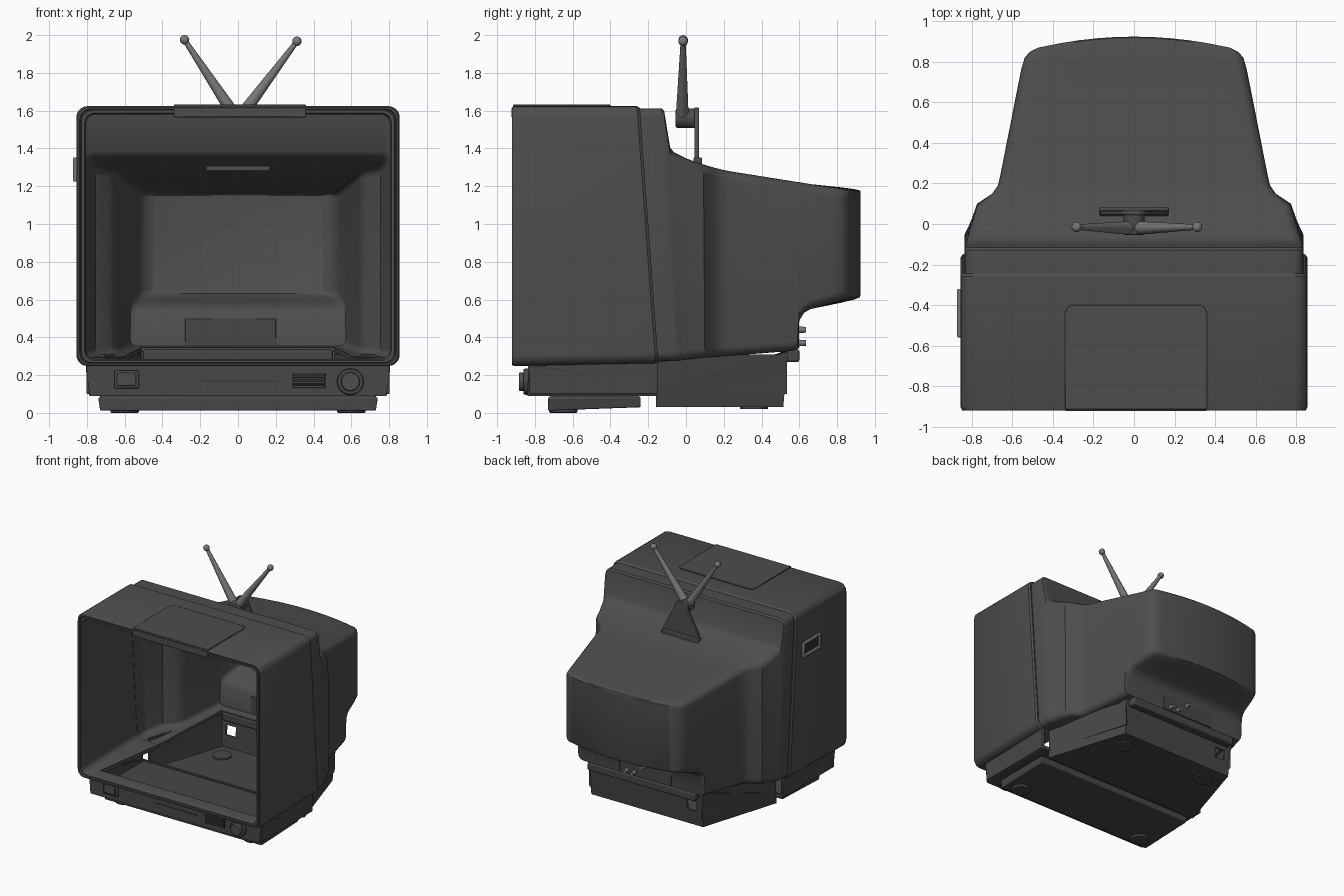
import bpy, bmesh, math
from mathutils import Vector, Matrix

if "Cube" in bpy.data.objects:
    bpy.data.objects.remove(bpy.data.objects["Cube"])


def material(name, v):
    m = bpy.data.materials.new(name)
    m.diffuse_color = (v, v, v, 1)
    m.use_nodes = True
    m.node_tree.nodes["Principled BSDF"].inputs["Base Color"].default_value = m.diffuse_color
    return m


BODY = material("dark grey plastic", 0.075)
BASE = material("darker grey plastic", 0.062)
METAL = material("mid grey metal", 0.19)
BLACK = material("black gaps", 0.03)


def finish(name, bm, mat, bevel=0):
    bmesh.ops.recalc_face_normals(bm, faces=bm.faces)
    me = bpy.data.meshes.new(name)
    bm.to_mesh(me)
    bm.free()
    ob = bpy.data.objects.new(name, me)
    bpy.context.collection.objects.link(ob)
    me.materials.append(mat)
    if bevel:
        b = ob.modifiers.new("bevel", 'BEVEL')
        b.width, b.segments = bevel, 2
    smooth(ob)
    return ob


def smooth(ob):
    bpy.ops.object.select_all(action='DESELECT')
    ob.select_set(True)
    bpy.context.view_layer.objects.active = ob
    bpy.ops.object.shade_smooth_by_angle(angle=math.radians(32))


def loft(name, rings, mat, closed=False, bevel=0):
    """Skin rings of equal length; caps pair point j with its mirror point."""
    bm = bmesh.new()
    vs = [[bm.verts.new(p) for p in r] for r in rings]
    n = len(rings[0])
    pairs = list(zip(vs, vs[1:])) + ([(vs[-1], vs[0])] if closed else [])
    for a, b in pairs:
        for j in range(n):
            k = (j + 1) % n
            bm.faces.new((a[j], a[k], b[k], b[j]))
    if not closed:
        for r in (vs[0], vs[-1]):
            for j in range(n // 2 - 1):
                bm.faces.new((r[j], r[j + 1], r[n - 2 - j], r[n - 1 - j]))
    return finish(name, bm, mat, bevel)


def box(name, lo, hi, mat, bevel=0.006):
    bm = bmesh.new()
    lo, hi = Vector(lo), Vector(hi)
    bmesh.ops.create_cube(bm, size=1, matrix=Matrix.Translation((lo + hi) / 2) @ Matrix.Diagonal((*(hi - lo), 1)))
    return finish(name, bm, mat, bevel)


def rod(name, a, b, r1, r2, mat, seg=24, bevel=0):
    a, b = Vector(a), Vector(b)
    bm = bmesh.new()
    mtx = Matrix.Translation((a + b) / 2) @ (b - a).to_track_quat('Z', 'Y').to_matrix().to_4x4()
    bmesh.ops.create_cone(bm, cap_ends=True, segments=seg, radius1=r1, radius2=r2, depth=(b - a).length, matrix=mtx)
    return finish(name, bm, mat, bevel)


def section(y, hw, zb, zt, r=0.06, slant=0, bulge=0):
    """Rounded rectangle across the set, leaning by slant and bowed back by bulge."""
    half = []
    for i in range(6):
        a = math.radians(18 * i)
        half.append((hw - r + r * math.cos(a), r - r * math.sin(a)))
    half += [((hw - r) * (1 - i / 5), 0) for i in range(1, 5)]
    top = half + [(0, 0)] + [(-x, d) for x, d in reversed(half)]
    pts = [(x, zt - d) for x, d in top] + [(x, zb + d) for x, d in reversed(top)]
    return [(x, y + slant * (1.62 - z) / 1.37 + bulge * (1 - (x / hw) ** 2), z) for x, z in pts]


def cut(ob, cutter):
    m = ob.modifiers.new("cut", 'BOOLEAN')
    m.operation, m.solver, m.object = 'DIFFERENCE', 'EXACT', cutter
    bpy.context.view_layer.objects.active = ob
    bpy.ops.object.modifier_apply(modifier=m.name)
    smooth(ob)


# front housing: open tube with a rounded rim
front = loft("front_housing", [
    section(-0.25, 0.825, 0.29, 1.595, 0.05, 0.1),
    section(-0.895, 0.805, 0.285, 1.58, 0.05),
    section(-0.915, 0.812, 0.277, 1.587, 0.05),
    section(-0.915, 0.828, 0.267, 1.6, 0.055),
    section(-0.905, 0.830, 0.265, 1.602, 0.055),
    section(-0.905, 0.835, 0.262, 1.605, 0.055),
    section(-0.92, 0.838, 0.26, 1.608, 0.055),
    section(-0.92, 0.848, 0.252, 1.618, 0.06),
    section(-0.905, 0.856, 0.248, 1.624),
    section(-0.26, 0.856, 0.262, 1.624, 0.06, 0.1),
    section(-0.245, 0.846, 0.27, 1.614, 0.06, 0.1)], BODY, closed=True)

# rear shell: (y, half width, bottom, top, corner radius, slant, bulge)
stations = [
    (-0.25, 0.836, 0.272, 1.612, 0.05, 0.1, 0), (-0.13, 0.836, 0.275, 1.612, 0.05, 0.08, 0),
    (-0.117, 0.832, 0.276, 1.6, 0.05, 0.08, 0), (-0.095, 0.825, 0.278, 1.405, 0.05, 0.07, 0),
    (-0.075, 0.82, 0.28, 1.38, 0.05, 0.06, 0), (0.0, 0.80, 0.285, 1.345, 0.05, 0.03, 0),
    (0.09, 0.775, 0.292, 1.315, 0.05, 0.01, 0), (0.15, 0.70, 0.296, 1.298, 0.05, 0, 0),
    (0.19, 0.672, 0.3, 1.288, 0.05, 0, 0), (0.24, 0.66, 0.303, 1.278, 0.05, 0, 0),
    (0.56, 0.597, 0.328, 1.227, 0.05, 0, 0), (0.59, 0.591, 0.335, 1.222, 0.05, 0, 0),
    (0.60, 0.589, 0.49, 1.221, 0.05, 0, 0), (0.625, 0.584, 0.53, 1.217, 0.05, 0, 0),
    (0.66, 0.577, 0.55, 1.211, 0.05, 0, 0), (0.77, 0.555, 0.583, 1.194, 0.05, 0, 0.05),
    (0.82, 0.54, 0.6, 1.185, 0.045, 0, 0.07), (0.85, 0.515, 0.612, 1.178, 0.03, 0, 0.07),
    (0.87, 0.475, 0.625, 1.17, 0.02, 0, 0.055)]
outer = [section(*s) for s in stations]
inner = [section(y - 0.02, hw - 0.02, zb + 0.02, zt - 0.02, max(r - 0.015, 0.01), sl, bu)
         for y, hw, zb, zt, r, sl, bu in stations]
rear = loft("rear_shell", inner[::-1] + outer, BODY)


# base trays: tapered, open on top, one wall low where they meet
def quad(xf, yf, zf, xb, yb, zb):
    return [(xb, yb, zb), (-xb, yb, zb), (-xf, yf, zf), (xf, yf, zf)]


opening = loft("opening_cutter", [quad(0.72, -0.8, z, 0.51, 0.51, z) for z in (0.15, 0.4)], BASE)
cut(front, opening)
cut(rear, opening)
bpy.data.objects.remove(opening)

loft("front_base", [
    quad(0.765, -0.81, 0.11, 0.765, -0.16, 0.11), quad(0.775, -0.81, 0.262, 0.765, -0.16, 0.12),
    quad(0.805, -0.835, 0.262, 0.80, -0.15, 0.12), quad(0.785, -0.84, 0.09, 0.785, -0.15, 0.09)], BASE)
for s in (-1, 1):
    box("front_base_side", (s * 0.79 - 0.012, -0.83, 0.1), (s * 0.79 + 0.012, -0.15, 0.275), BASE)
tray = loft("rear_base", [
    quad(0.71, -0.14, 0.05, 0.5, 0.505, 0.05), quad(0.71, -0.14, 0.12, 0.515, 0.52, 0.325),
    quad(0.73, -0.16, 0.12, 0.535, 0.54, 0.325), quad(0.73, -0.16, 0.03, 0.52, 0.515, 0.03)], BASE)
for s in (-1, 1):  # side walls up to the shell
    loft("rear_base_side", [[(s * (0.73 - d), -0.16, z), (s * (0.53 - d), 0.535, z),
                             (s * (0.51 - d), 0.52, z), (s * (0.71 - d), -0.16, z)]
                            for z, d in ((0.1, 0.004), (0.31, 0))], BASE)
socket = box("socket_cutter", (-0.47, 0.4, 0.15), (-0.38, 0.7, 0.235), BASE, 0)
cut(tray, socket)
bpy.data.objects.remove(socket)
box("rear_lip", (-0.5, 0.5, 0.27), (0.5, 0.6, 0.335), BASE, 0.01)

# skid plate and feet
loft("front_skid", [quad(0.73, -0.73, 0.012, 0.73, -0.24, 0.03), quad(0.74, -0.73, 0.08, 0.74, -0.24, 0.08),
                    quad(0.70, -0.70, 0.1, 0.70, -0.26, 0.1)], BASE, bevel=0.006)
for s in (-1, 1):
    rod("front_foot", (s * 0.6, -0.65, 0), (s * 0.6, -0.65, 0.085), 0.075, 0.075, BASE, 32, 0.006)
    rod("rear_foot", (s * 0.4, 0.36, 0.02), (s * 0.4, 0.36, 0.06), 0.075, 0.075, BASE, 32)

# front controls
box("power_button_frame", (-0.655, -0.855, 0.13), (-0.525, -0.82, 0.225), BASE)
box("power_button", (-0.64, -0.865, 0.143), (-0.54, -0.83, 0.212), BODY)
box("front_slot", (-0.19, -0.841, 0.165), (0.2, -0.83, 0.172), BLACK, 0)
box("vent_panel", (0.285, -0.843, 0.13), (0.465, -0.82, 0.212), BLACK, 0)
for i in range(4):
    z = 0.134 + i * 0.02
    box("vent_bar", (0.29, -0.855, z), (0.46, -0.82, z + 0.013), BASE, 0.002)
rod("knob_ring", (0.595, -0.82, 0.165), (0.595, -0.86, 0.165), 0.072, 0.068, BASE, 40, 0.004)
rod("knob", (0.595, -0.82, 0.165), (0.595, -0.885, 0.165), 0.053, 0.048, BODY, 40, 0.004)

# top hatch with front tab
side = [(0.35, -0.915), (0.35, -0.44), (0.342, -0.415), (0.32, -0.4)]
plan = side + [(-x, y) for x, y in reversed(side)]
loft("top_hatch", [[(x + 0.01, y, z) for x, y in plan] for z in (1.61, 1.632)], BODY, bevel=0.003)
box("hatch_tab", (-0.34, -0.924, 1.565), (0.36, -0.89, 1.615), BODY)

# side handle frame on the left wall
box("handle_recess", (-0.858, -0.55, 1.235), (-0.85, -0.33, 1.34), BLACK, 0)
for z in (1.225, 1.33):
    box("handle_bar", (-0.873, -0.56, z), (-0.845, -0.32, z + 0.022), METAL)
for y in (-0.56, -0.342):
    box("handle_end", (-0.873, y, 1.225), (-0.845, y + 0.022, 1.352), METAL)

# rear connector panel
box("connector_panel", (-0.28, 0.57, 0.34), (0.2, 0.598, 0.5), BASE, 0.003)
for x, z in ((0.13, 0.37), (0.06, 0.37), (-0.03, 0.44)):
    rod("connector", (x, 0.59, z), (x, 0.635, z), 0.018, 0.015, METAL, 16)

# antenna bracket, hub and rods
arc = [(0.065 * math.cos(a), 1.555 + 0.065 * math.sin(a)) for a in [math.radians(15 * i) for i in range(6)]]
half = [(0.165, 1.33), (0.165, 1.37)] + arc
shape = half + [(-x, z) for x, z in reversed(half)]
loft("antenna_bracket", [[(x, y, z) for x, z in shape] for y in (0.045, 0.068)], BODY, bevel=0.004)
box("antenna_mount", (-0.17, 0.04, 1.28), (0.17, 0.085, 1.352), BODY)
rod("antenna_hub", (0, -0.055, 1.56), (0, 0.055, 1.56), 0.052, 0.052, BODY, 32, 0.01)
for tip in ((-0.283, -0.015, 1.975), (0.312, -0.015, 1.967)):
    s = math.copysign(1, tip[0])
    rod("antenna_rod", (s * 0.015, -0.02, 1.57), tip, 0.034, 0.013, METAL)
    bm = bmesh.new()
    bmesh.ops.create_uvsphere(bm, u_segments=20, v_segments=12, radius=0.025, matrix=Matrix.Translation(tip))
    finish("antenna_tip", bm, METAL)
